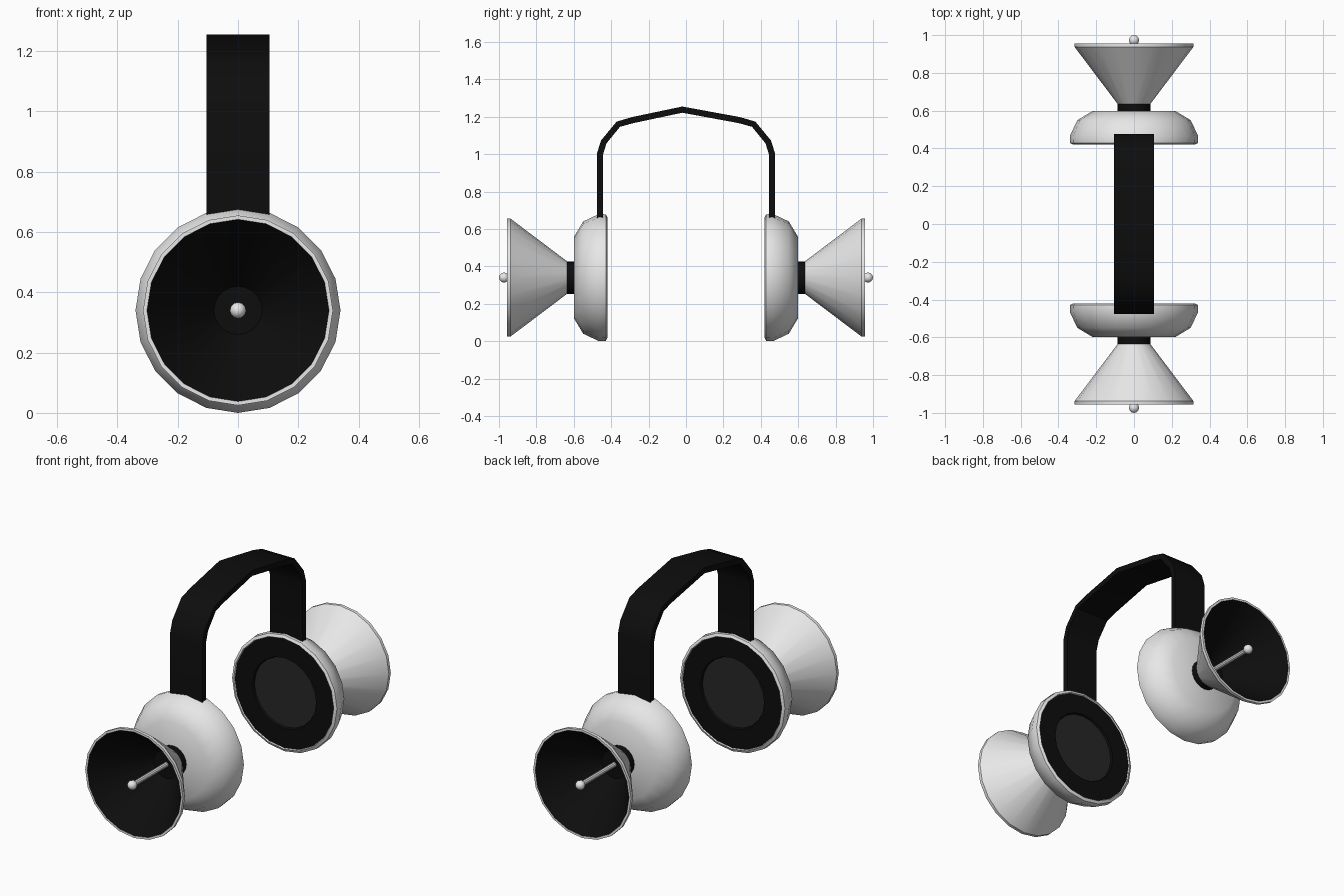
import bpy, bmesh, math
from mathutils import Vector

if "Cube" in bpy.data.objects:
    bpy.data.objects.remove(bpy.data.objects["Cube"])

CENTER_Z = 0.34   # height of the shared cup / cone axis
SIDES = 20


def material(name, value):
    m = bpy.data.materials.new(name)
    m.diffuse_color = (value, value, value, 1)
    m.use_nodes = True
    m.node_tree.nodes["Principled BSDF"].inputs["Base Color"].default_value = m.diffuse_color
    return m


WHITE = material("white_plastic", 0.8)
BLACK = material("black", 0.004)
GREY = material("dark_grey_mesh", 0.02)
MATS = [WHITE, BLACK, GREY]


def finish(name, bm, angle=35):
    bmesh.ops.remove_doubles(bm, verts=bm.verts, dist=1e-5)
    bmesh.ops.recalc_face_normals(bm, faces=bm.faces)
    me = bpy.data.meshes.new(name)
    bm.to_mesh(me)
    bm.free()
    for m in MATS:
        me.materials.append(m)
    ob = bpy.data.objects.new(name, me)
    bpy.context.collection.objects.link(ob)
    bpy.ops.object.select_all(action='DESELECT')
    bpy.context.view_layer.objects.active = ob
    ob.select_set(True)
    bpy.ops.object.shade_smooth_by_angle(angle=math.radians(angle))
    return ob


def lathe(name, side, profile, mats, sides=SIDES):
    """Spin (distance, radius) points round the y axis; one material per segment."""
    bm = bmesh.new()
    rings = []
    for d, r in profile:
        if r == 0:
            rings.append([bm.verts.new((0, side * d, CENTER_Z))] * sides)
        else:
            rings.append([bm.verts.new((r * math.sin(2 * math.pi * i / sides), side * d,
                                        CENTER_Z + r * math.cos(2 * math.pi * i / sides)))
                          for i in range(sides)])
    for a, b, m in zip(rings, rings[1:], mats):
        for i in range(sides):
            j = (i + 1) % sides
            corners = list(dict.fromkeys((a[i], a[j], b[j], b[i])))
            bm.faces.new(corners).material_index = m
    return finish(name, bm)


for side, label in ((-1, "front"), (1, "back")):
    # Ear cup: grey speaker disc, black pad ring, white shell
    lathe(label + "_ear_cup", side,
          [(0.438, 0), (0.438, 0.20), (0.426, 0.205), (0.426, 0.318), (0.42, 0.322), (0.428, 0.338),
           (0.465, 0.34), (0.55, 0.30), (0.598, 0.22), (0.60, 0)],
          [2, 1, 1, 0, 0, 0, 0, 0, 0])
    # Black joint between cup and cone
    lathe(label + "_joint", side,
          [(0.59, 0), (0.59, 0.087), (0.645, 0.087), (0.645, 0)], [1, 1, 1])
    # Hollow horn: white outside and lip, black inside
    lathe(label + "_horn", side,
          [(0.636, 0), (0.636, 0.087), (0.938, 0.315), (0.956, 0.315),
           (0.956, 0.302), (0.66, 0.08), (0.66, 0)],
          [0, 0, 0, 0, 1, 1])
    # Thin antenna rod with a ball tip
    lathe(label + "_antenna_rod", side,
          [(0.65, 0), (0.65, 0.014), (0.965, 0.014), (0.965, 0)], [0, 0, 0], 10)
    ball = [(0.973 - 0.027 * math.cos(math.pi * k / 6),
             0 if k in (0, 6) else 0.027 * math.sin(math.pi * k / 6)) for k in range(7)]
    lathe(label + "_antenna_ball", side, ball, [0] * 6, 12)

# Headband: a flat strap following an arch
half = [(-0.46, 0.60), (-0.46, 1.0), (-0.44, 1.065), (-0.362, 1.16), (-0.285, 1.182)]
path = [Vector(p) for p in half + [(-0.02, 1.238)] + [(-y, z) for y, z in reversed(half)]]
bm = bmesh.new()
sections = []
for i, p in enumerate(path):
    d0 = (p - path[max(i - 1, 0)]).normalized()
    d1 = (path[min(i + 1, len(path) - 1)] - p).normalized()
    t = (d0 + d1).normalized()
    n = Vector((-t.y, t.x)) * 0.0165
    sections.append([bm.verts.new((x, p.x + s * n.x, p.y + s * n.y))
                     for x, s in ((-0.105, 1), (0.105, 1), (0.105, -1), (-0.105, -1))])
for a, b in zip(sections, sections[1:]):
    for i in range(4):
        j = (i + 1) % 4
        bm.faces.new((a[i], a[j], b[j], b[i]))
bm.faces.new(sections[0])
bm.faces.new(sections[-1])
for f in bm.faces:
    f.material_index = 1
finish("headband", bm)
